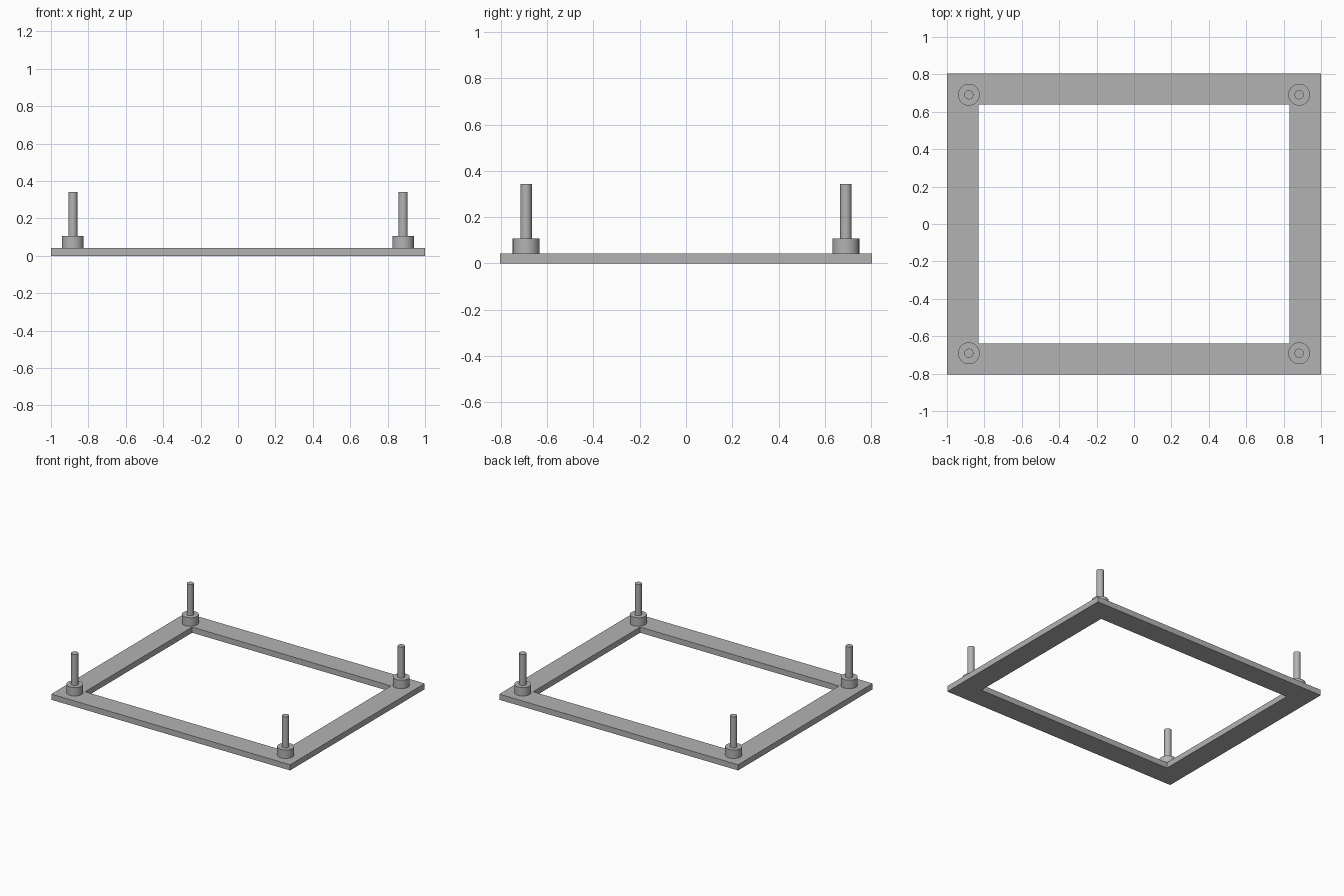
import bpy, bmesh, math

if "Cube" in bpy.data.objects:
    bpy.data.objects.remove(bpy.data.objects["Cube"])

grey = bpy.data.materials.new("light grey")
grey.diffuse_color = (0.45, 0.45, 0.45, 1)
grey.use_nodes = True
grey.node_tree.nodes["Principled BSDF"].inputs["Base Color"].default_value = grey.diffuse_color

PLATE_TOP, BOSS_TOP, PIN_TOP = 0.043, 0.107, 0.342


def finish(name, bm):
    bmesh.ops.recalc_face_normals(bm, faces=bm.faces)
    mesh = bpy.data.meshes.new(name)
    bm.to_mesh(mesh)
    bm.free()
    mesh.materials.append(grey)
    obj = bpy.data.objects.new(name, mesh)
    bpy.context.collection.objects.link(obj)
    return obj


# Flat rectangular frame: a ring of four mitred bars
def frame(name, outer, inner, z0, z1):
    bm = bmesh.new()
    corners = [(-1, -1), (1, -1), (1, 1), (-1, 1)]
    # each corner holds a four-point cross-section
    section = [(outer, z0), (outer, z1), (inner, z1), (inner, z0)]
    rings = [[bm.verts.new((sx * half[0], sy * half[1], z)) for half, z in section]
             for sx, sy in corners]
    for i in range(4):
        a, b = rings[i], rings[(i + 1) % 4]
        for j in range(4):
            k = (j + 1) % 4
            bm.faces.new((a[j], b[j], b[k], a[k]))
    return finish(name, bm)


# Stepped corner post: wide boss with a thin pin, turned from one profile
def post(name, x, y, sides=48):
    bm = bmesh.new()
    profile = [(0.058, PLATE_TOP), (0.058, BOSS_TOP), (0.0245, BOSS_TOP), (0.0245, PIN_TOP)]
    rings = [[bm.verts.new((x + r * math.cos(math.tau * i / sides),
                            y + r * math.sin(math.tau * i / sides), z))
              for i in range(sides)] for r, z in profile]
    for a, b in zip(rings, rings[1:]):
        for i in range(sides):
            k = (i + 1) % sides
            bm.faces.new((a[i], a[k], b[k], b[i]))
    bm.faces.new(rings[0])
    bm.faces.new(rings[-1])
    obj = finish(name, bm)
    bpy.ops.object.select_all(action='DESELECT')
    obj.select_set(True)
    bpy.context.view_layer.objects.active = obj
    bpy.ops.object.shade_smooth_by_angle(angle=math.radians(30))


frame("base_frame", (1.0, 0.805), (0.832, 0.64), 0.0, PLATE_TOP)
for side, sx in (("left", -1), ("right", 1)):
    for end, sy in (("front", -1), ("back", 1)):
        post(f"{end}_{side}_post", sx * 0.883, sy * 0.691)
